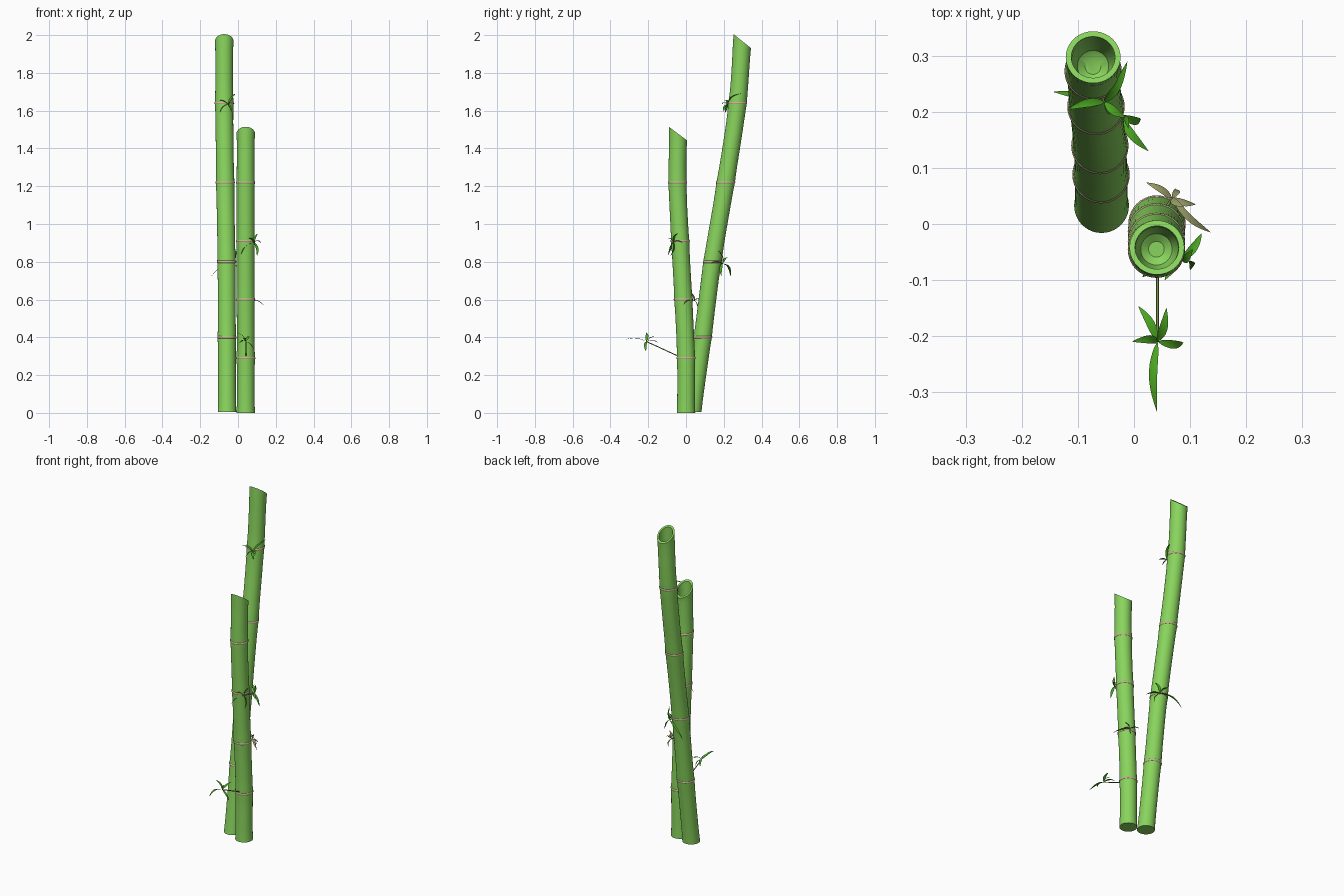
import bpy, bmesh, math
from mathutils import Vector as V

if "Cube" in bpy.data.objects:
    bpy.data.objects.remove(bpy.data.objects["Cube"])


def material(name, rgb):
    m = bpy.data.materials.new(name)
    m.diffuse_color = (*rgb, 1)
    m.use_nodes = True
    m.node_tree.nodes["Principled BSDF"].inputs["Base Color"].default_value = m.diffuse_color
    return m


GREEN = material("bamboo_green", (0.25, 0.66, 0.11))
BEIGE = material("node_beige", (0.55, 0.45, 0.28))
LEAF = material("leaf_green", (0.07, 0.38, 0.015))
DRY = material("leaf_dry", (0.33, 0.34, 0.14))
TWIG = material("twig_olive", (0.16, 0.26, 0.06))
SIDES = 40


def finish(bm, name, mat, angle=35):
    bmesh.ops.recalc_face_normals(bm, faces=bm.faces)
    me = bpy.data.meshes.new(name)
    bm.to_mesh(me)
    bm.free()
    ob = bpy.data.objects.new(name, me)
    bpy.context.collection.objects.link(ob)
    me.materials.append(mat)
    bpy.ops.object.select_all(action='DESELECT')
    ob.select_set(True)
    bpy.context.view_layer.objects.active = ob
    bpy.ops.object.shade_smooth_by_angle(angle=math.radians(angle))
    return ob


def path_point(pts, z):
    # smooth cubic through the stalk's control points
    i = max(k for k in range(len(pts) - 1) if pts[k][2] <= z + 1e-6)
    a, b = V(pts[i]), V(pts[i + 1])
    p = V(pts[i - 1]) if i else a * 2 - b
    q = V(pts[i + 2]) if i + 2 < len(pts) else b * 2 - a
    h = b.z - a.z
    t = (z - a.z) / h
    m0, m1 = (b - p) / (b.z - p.z) * h, (q - a) / (q.z - a.z) * h
    r = (a * (2*t**3 - 3*t*t + 1) + m0 * (t**3 - 2*t*t + t)
         + b * (3*t*t - 2*t**3) + m1 * (t**3 - t*t))
    r.z = z
    return r


def ring(bm, c, r, axis=V((0, 0, 1)), slope=0):
    vs = []
    for k in range(SIDES):
        a = math.tau * k / SIDES
        d = V((math.cos(a), math.sin(a), 0)) * r
        vs.append(bm.verts.new(c + d - axis * (slope * d.y / (1 + slope * axis.y))))
    return vs


def skin(bm, rings, close=False):
    pairs = list(zip(rings, rings[1:])) + ([(rings[-1], rings[0])] if close else [])
    for lo, hi in pairs:
        for k in range(SIDES):
            j = (k + 1) % SIDES
            bm.faces.new((lo[k], lo[j], hi[j], hi[k]))


def stalk(name, pts, slope):
    nodes = [p[2] for p in pts[1:-1]]
    cuts = [p[2] for p in pts]
    bm = bmesh.new()
    rings = []
    # internodes, slightly waisted between the nodes
    for s, (z0, z1) in enumerate(zip(cuts, cuts[1:])):
        last = s == len(cuts) - 2
        for k in range(8):
            t = k / 8
            r = 0.0468 + 0.0022 * abs(2 * t - 1) ** 4
            rings.append(ring(bm, path_point(pts, z0 + (z1 - z0) * t), r,
                              slope=slope * max(0, t - 0.6) if last else 0))
    # slanted rim and hollow inside
    top = path_point(pts, cuts[-1])
    ax = top - path_point(pts, cuts[-1] - 0.05)
    ax /= ax.z
    rings += [ring(bm, top, 0.049, ax, slope), ring(bm, top, 0.039, ax, slope)]
    for depth, r in ((0.08, 0.038), (0.2, 0.037), (0.235, 0.028), (0.245, 0.014)):
        rings.append(ring(bm, path_point(pts, cuts[-1] - depth), r))
    skin(bm, rings)
    bm.faces.new(rings[0])
    bm.faces.new(rings[-1])
    finish(bm, name, GREEN)
    # raised node bands
    bm = bmesh.new()
    for z in nodes:
        c = path_point(pts, z)
        ax = path_point(pts, z + 0.02) - path_point(pts, z - 0.02)
        ax /= ax.z
        skin(bm, [ring(bm, c + ax * dz, r) for dz, r in
                  ((-0.007, 0.0465), (-0.005, 0.0502), (0, 0.0512),
                   (0.005, 0.0502), (0.007, 0.0465))], True)
    finish(bm, name + "_nodes", BEIGE, 60)


def leaf_into(bm, base, tip, width, arch):
    d = tip - base
    side = d.cross(V((0, 0, 1)))
    if side.length < 0.4 * d.length:
        side = d.cross(V((0.4, 0.9, 0.2)))
    side.normalize()
    up = side.cross(d).normalized()
    n, rows = 9, []
    for i in range(n + 1):
        t = i / n
        w = width * (math.sin(math.pi * t ** 0.8) ** 0.8 if 0 < i < n else 0.03)
        c = base + d * t + (up + side * 0.5) * arch * d.length * math.sin(math.pi * t)
        rows.append([bm.verts.new(c + side * w * s + up * w * 0.3 * abs(s))
                     for s in (-1, 0, 1)])
    for a, b in zip(rows, rows[1:]):
        for k in (0, 1):
            bm.faces.new((a[k], a[k + 1], b[k + 1], b[k]))


def sprig(name, root, hub, tips, mat=LEAF, width=0.0075):
    # twig from the node, then leaves fanning from its end
    cu = bpy.data.curves.new(name + "_twig", 'CURVE')
    cu.dimensions = '3D'
    cu.bevel_depth = 0.0025
    cu.bevel_resolution = 2
    cu.use_fill_caps = True
    sp = cu.splines.new('POLY')
    sp.points.add(1)
    for p, co in zip(sp.points, (root, hub)):
        p.co = (*co, 1)
    ob = bpy.data.objects.new(name + "_twig", cu)
    bpy.context.collection.objects.link(ob)
    cu.materials.append(TWIG)
    bm = bmesh.new()
    for t in tips:
        leaf_into(bm, V(hub), V(t), width, 0.12)
    finish(bm, name + "_leaves", mat, 60)


stalk("tall_stalk", [(-0.058, 0.033, 0.005), (-0.059, 0.088, 0.40), (-0.061, 0.140, 0.80),
                     (-0.068, 0.210, 1.22), (-0.073, 0.273, 1.64), (-0.073, 0.298, 1.968)], 0.8)
stalk("short_stalk", [(0.041, 0, 0), (0.041, 0, 0.29), (0.040, -0.014, 0.60),
                      (0.040, -0.031, 0.91), (0.040, -0.045, 1.22), (0.041, -0.042, 1.478)], 0.75)

# front branch low on the short stalk
sprig("front_branch", (0.042, -0.04, 0.30), (0.042, -0.21, 0.378),
      [(-0.003, -0.21, 0.425), (0.088, -0.212, 0.325), (0.041, -0.335, 0.383),
       (0.008, -0.147, 0.37), (0.058, -0.15, 0.405)])
# right-front sprig on the short stalk
sprig("side_sprig", (0.065, -0.055, 0.91), (0.085, -0.065, 0.905),
      [(0.015, -0.095, 0.835), (0.121, -0.017, 0.90), (0.10, -0.082, 0.83),
       (0.105, -0.045, 0.95), (0.055, -0.10, 0.925)])
# dry sprig behind the short stalk
sprig("dry_sprig", (0.055, 0.025, 0.60), (0.068, 0.046, 0.595),
      [(0.137, -0.015, 0.57), (0.022, 0.074, 0.60), (0.09, 0.03, 0.635),
       (0.075, 0.062, 0.55), (0.11, 0.035, 0.59)], DRY, 0.006)
# rear sprig on the tall stalk
sprig("rear_sprig", (-0.04, 0.175, 0.80), (-0.025, 0.193, 0.79),
      [(-0.144, 0.236, 0.72), (0.026, 0.13, 0.79), (-0.01, 0.17, 0.86),
       (0.012, 0.187, 0.725), (-0.06, 0.22, 0.825)])
# upper sprig on the tall stalk
sprig("upper_sprig", (-0.06, 0.235, 1.64), (-0.053, 0.218, 1.635),
      [(-0.118, 0.205, 1.655), (-0.095, 0.208, 1.59), (-0.012, 0.29, 1.69),
       (-0.015, 0.19, 1.635), (-0.035, 0.20, 1.595)])
